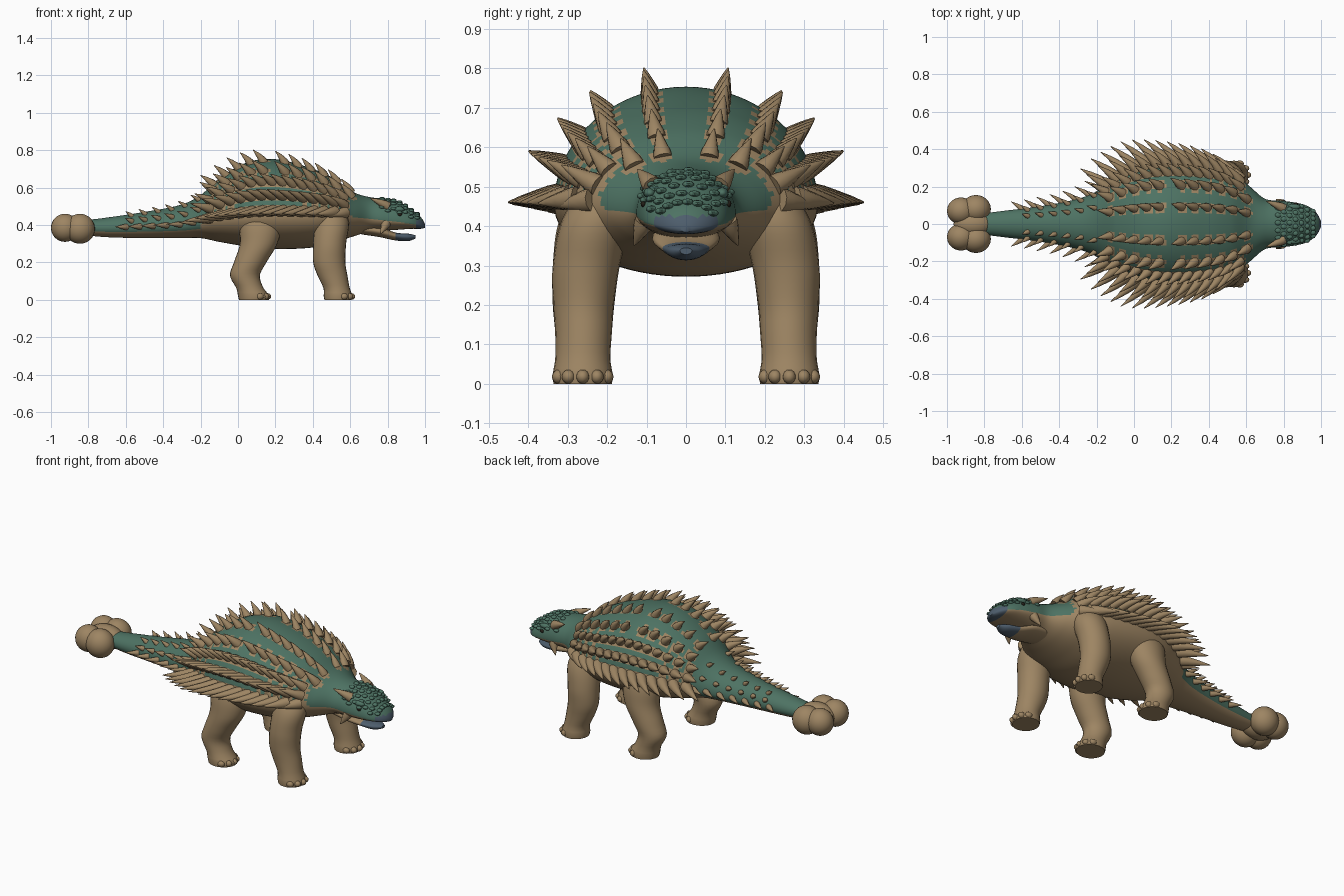
import bpy, bmesh, math
from mathutils import Vector, Matrix

cube = bpy.data.objects.get("Cube")
if cube:
    bpy.data.objects.remove(cube)


def material(name, rgb):
    m = bpy.data.materials.new(name)
    m.use_nodes = True
    m.diffuse_color = (*rgb, 1)
    m.node_tree.nodes["Principled BSDF"].inputs["Base Color"].default_value = (*rgb, 1)
    return m


TAN = material("tan hide", (.34, .235, .125))
GREEN = material("green hide", (.075, .17, .125))
SLATE = material("slate beak", (.075, .11, .15))
DARK = material("dark eye", (.02, .015, .01))


def finish(name, bm, mats, rule=None, angle=50):
    bmesh.ops.recalc_face_normals(bm, faces=bm.faces)
    if rule:
        for f in bm.faces:
            f.material_index = rule(f.calc_center_median())
    me = bpy.data.meshes.new(name)
    bm.to_mesh(me)
    bm.free()
    for m in mats:
        me.materials.append(m)
    ob = bpy.data.objects.new(name, me)
    bpy.context.collection.objects.link(ob)
    bpy.ops.object.select_all(action='DESELECT')
    ob.select_set(True)
    bpy.context.view_layer.objects.active = ob
    bpy.ops.object.shade_smooth_by_angle(angle=math.radians(angle))
    return ob


def sample(rows, k):
    """Smoothly interpolate rows keyed by their first value."""
    n = len(rows)
    i = max(j for j in range(n - 1) if j == 0 or rows[j][0] <= k)
    a, b = rows[i], rows[i + 1]
    p, q = rows[max(i - 1, 0)], rows[min(i + 2, n - 1)]
    h = b[0] - a[0]
    u = (k - a[0]) / h
    out = []
    for c in range(1, len(a)):
        ma = (b[c] - p[c]) / (b[0] - p[0]) * h
        mb = (q[c] - a[c]) / (q[0] - a[0]) * h
        out.append((2*u**3 - 3*u**2 + 1) * a[c] + (u**3 - 2*u**2 + u) * ma
                   + (3*u**2 - 2*u**3) * b[c] + (u**3 - u**2) * mb)
    return out


def loft(bm, rings):
    loops = [[bm.verts.new(p) for p in ring] for ring in rings]
    n = len(loops[0])
    for a, b in zip(loops, loops[1:]):
        for i in range(n):
            bm.faces.new((a[i], a[(i + 1) % n], b[(i + 1) % n], b[i]))
    bm.faces.new(loops[0])
    bm.faces.new(loops[-1])


def blob(bm, pos, size, seg=16):
    mat = Matrix.Translation(pos) @ Matrix.Diagonal((*size, 1))
    bmesh.ops.create_uvsphere(bm, u_segments=seg, v_segments=seg * 2 // 3, radius=1, matrix=mat)


# Body profile: x, half width, height of widest point, top, bottom
BODY = [(-.82, .055, .385, .425, .345), (-.7, .07, .385, .44, .335), (-.5, .095, .39, .47, .33),
        (-.3, .135, .40, .51, .33), (-.2, .175, .415, .56, .33), (-.1, .25, .435, .65, .31),
        (.05, .315, .45, .735, .285), (.2, .335, .455, .752, .272), (.4, .32, .455, .7, .28),
        (.52, .28, .455, .645, .31), (.62, .2, .45, .575, .34), (.7, .135, .44, .55, .365),
        (.78, .125, .43, .54, .37), (.86, .115, .42, .525, .375), (.93, .095, .41, .48, .38),
        (.98, .055, .4, .44, .38), (1, .015, .395, .405, .385)]


def skin(x, t, rows=BODY):
    w, mid, top, low = sample(rows, x)
    s = math.sin(t)
    return Vector((x, w * math.cos(t), mid + s * (top - mid if s > 0 else mid - low)))


def normal(x, t):
    e = .01
    return (skin(x, t + e) - skin(x, t - e)).cross(skin(x + e, t) - skin(x - e, t)).normalized()


def spike(bm, base, direction, length, r, bend=.25):
    """Pointed scale that curls towards the tail."""
    d = direction.normalized()
    side = d.cross(Vector((1, 0, 0))).normalized()
    up = d.cross(side)
    rings = []
    for s in (-.12, .12, .4, .7, .97):
        c = base + d * length * s + Vector((-1, 0, 0)) * length * bend * max(s, 0) ** 2
        rad = r * (1 - max(s, 0)) ** .8
        rings.append([c + rad * (side * math.cos(k * math.tau / 10) + up * math.sin(k * math.tau / 10))
                      for k in range(10)])
    loft(bm, rings)


# Armour spikes, laid out in rows along the skin on both sides
spots = []
back_x = [-.13 + .066 * i for i in range(5)] + [.25 + .07 * i for i in range(6)]
side_x = [-.15 + .055 * i for i in range(14)]
tail_x = [-.57 + .072 * i for i in range(6)]
ROWS = [  # name, stations, angle on the skin, length, radius, backward lean
    ("crest_spikes", back_x, 74, .075, .024, .55),
    ("upper_back_spikes", back_x, 52, .08, .027, .55),
    ("mid_back_spikes", side_x, 36, .085, .026, .6),
    ("lower_back_spikes", side_x, 20, .11, .028, .6),
    ("flank_spikes", side_x, 4, .165, .032, .75),
    ("tail_crest_spikes", tail_x, 60, .05, .014, .8),
    ("tail_upper_spikes", tail_x, 28, .055, .015, .8),
    ("tail_side_spikes", [x - .03 for x in tail_x] + [-.18], 2, .085, .017, 1.1)]
for name, stations, deg, length, r, lean in ROWS:
    bm = bmesh.new()
    for x in stations:
        t = math.radians(deg)
        base, n = skin(x, t), normal(x, t)
        n = n if n.y > 0 else -n
        size = length
        if name == "flank_spikes":
            size -= .12 * abs(x - .08)
            n.z -= .2
        if name.startswith("tail"):
            size *= .75 - x * -.6 + .3
        n.x *= .3
        for s in (1, -1):
            flip = Vector((1, s, 1))
            spike(bm, base * flip, (n + Vector((-lean, 0, 0))) * flip, size, r)
            if not name.startswith("tail"):
                spots.append((base * flip + Vector((.008, 0, 0)), r * 1.25))
    finish(name, bm, [TAN])


# Body, neck, head and tail in one skin: green above, tan below and round the spikes
def hide(c):
    w, mid, top, low = sample(BODY, c.x)
    if c.x > .955 and c.z < .425:
        return 2
    line = mid - .4 * (mid - low) if c.x < -.2 else mid - .005
    if c.z < line or any((c - p).length < r for p, r in spots):
        return 0
    return 1


bm = bmesh.new()
ts = [math.tau * k / 72 for k in range(72)]
loft(bm, [[skin(-.82 + 1.82 * i / 150, t) for t in ts] for i in range(151)])
finish("body", bm, [TAN, GREEN, SLATE], hide)

# Lower jaw with slate tip
JAW = [(.66, .08, .38, .42, .35), (.76, .085, .365, .395, .335), (.84, .06, .345, .36, .318),
       (.91, .042, .338, .354, .314), (.95, .015, .338, .345, .328)]
bm = bmesh.new()
loft(bm, [[skin(.66 + .29 * i / 24, t, JAW) for t in ts[::3]] for i in range(25)])
finish("lower_jaw", bm, [TAN, SLATE], lambda c: int(c.x > .84))

# Horns at the back of the head and on the cheeks
bm = bmesh.new()
for s in (1, -1):
    spike(bm, Vector((.79, s * .088, .505)), Vector((-.75, s * .4, .45)), .085, .027)
    spike(bm, Vector((.79, s * .108, .405)), Vector((-.35, s * .35, -.8)), .065, .026, .1)
finish("head_horns", bm, [TAN])

# Bumpy scales over the skull, and brow ridges
bm = bmesh.new()
for i in range(7):
    for j in range(7):
        x = .77 + .031 * i
        t = math.radians(30 + 20 * (j + .5 * (i % 2)) * .95)
        blob(bm, skin(x, t), (.017, .015, .009), 8)
for s in (1, -1):
    blob(bm, (.855, s * .092, .484), (.035, .016, .014))
finish("skull_scales", bm, [GREEN])

bm = bmesh.new()
for s in (1, -1):
    blob(bm, (.865, s * .108, .457), (.012, .007, .009), 12)
finish("eyes", bm, [DARK])

# Tail club of paired lobes
bm = bmesh.new()
for s in (1, -1):
    blob(bm, (-.925, s * .07, .385), (.075, .072, .075), 24)
    blob(bm, (-.845, s * .08, .38), (.08, .075, .08), 24)
blob(bm, (-.86, 0, .385), (.105, .07, .068), 24)
finish("tail_club", bm, [TAN])

# Legs: z, x, y, radius along x, radius along y
HIND = [(0, .085, .262, .08, .074), (.02, .085, .262, .085, .077), (.06, .065, .262, .073, .07),
        (.13, .037, .26, .08, .072), (.2, .065, .26, .087, .078), (.3, .11, .253, .1, .085),
        (.42, .12, .23, .115, .09), (.52, .12, .19, .09, .07)]
FORE = [(0, .535, .262, .073, .074), (.02, .535, .262, .077, .077), (.06, .528, .262, .07, .07),
        (.13, .505, .26, .08, .072), (.2, .488, .26, .086, .077), (.3, .49, .253, .088, .085),
        (.42, .5, .225, .092, .088), (.52, .48, .18, .07, .065)]
for part, rows in (("hind", HIND), ("front", FORE)):
    for word, s in (("left", 1), ("right", -1)):
        bm = bmesh.new()
        rings = []
        for i in range(27):
            z = .02 * i
            x, y, rx, ry = sample(rows, z)
            rings.append([(x + rx * math.cos(t), s * (y + ry * math.sin(t)), z) for t in ts[::3]])
        loft(bm, rings)
        finish(f"{word}_{part}_leg", bm, [TAN])
        # Rounded toes across the front of the foot
        bm = bmesh.new()
        for k in range(5):
            a = math.radians(-64 + 32 * k)
            blob(bm, (rows[0][1] + .07 * math.cos(a), s * (.262 + .068 * math.sin(a)), .018),
                 (.022, .017, .018), 12)
        finish(f"{word}_{part}_toes", bm, [TAN])
